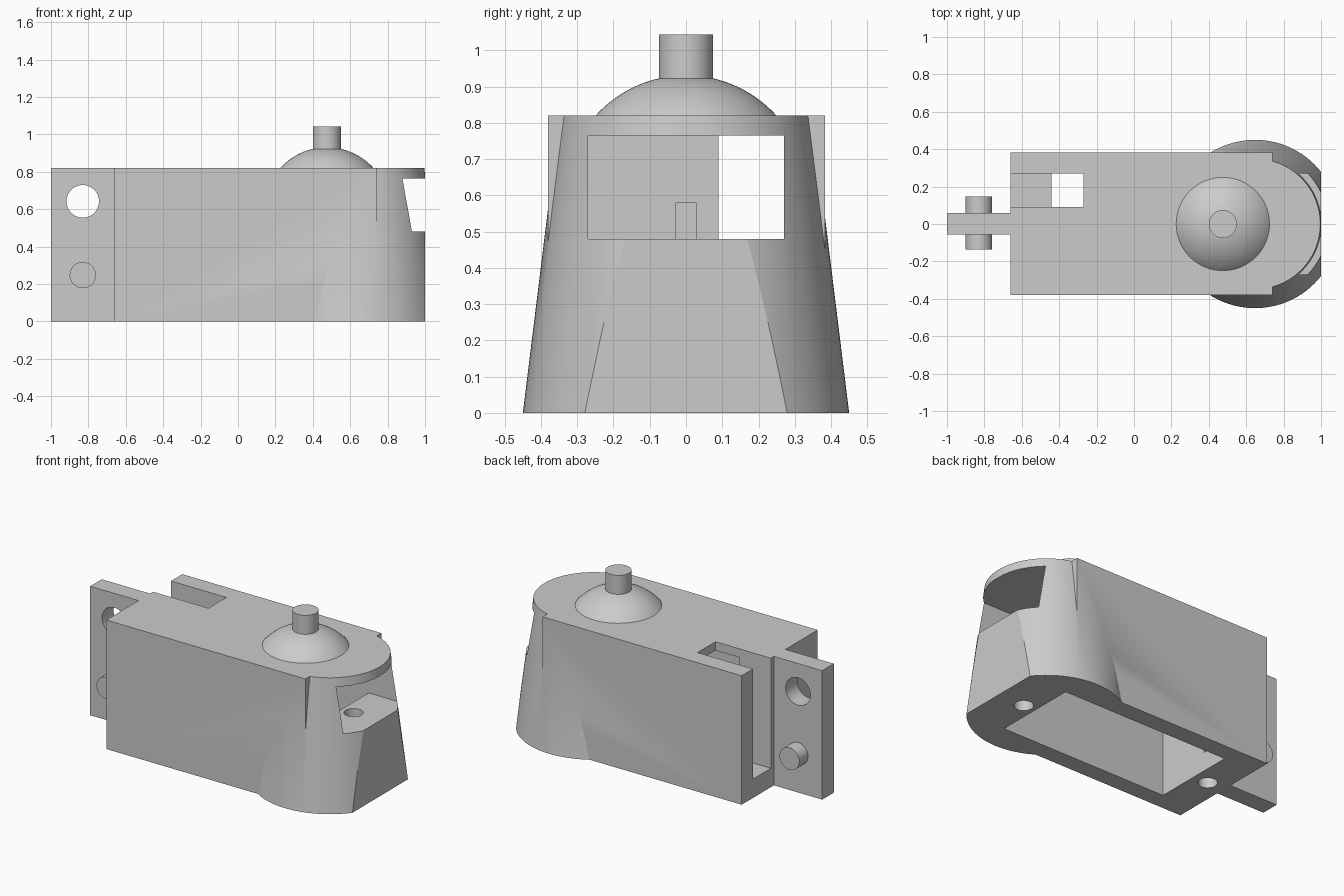
import bpy, math
from mathutils import Matrix

if "Cube" in bpy.data.objects:
    bpy.data.objects.remove(bpy.data.objects["Cube"], do_unlink=True)

grey = bpy.data.materials.new("plain_grey")
grey.use_nodes = True
COLOUR = (0.6, 0.6, 0.6, 1)
grey.diffuse_color = COLOUR
grey.node_tree.nodes["Principled BSDF"].inputs["Base Color"].default_value = COLOUR

TOP = 0.82
ROOF = 0.765
LEDGE = 0.48


def finish(name):
    ob = bpy.context.object
    ob.name = name
    ob.data.materials.clear()
    ob.data.materials.append(grey)
    return ob


def box(name, xs, ys, zs):
    bpy.ops.mesh.primitive_cube_add(size=1)
    ob = finish(name)
    spans = (xs, ys, zs)
    size = [b - a for a, b in spans]
    mid = [(a + b) / 2 for a, b in spans]
    ob.data.transform(Matrix.Translation(mid) @ Matrix.Diagonal((*size, 1)))
    return ob


def cone(name, x, r1, r2, z0, z1, sides=64):
    bpy.ops.mesh.primitive_cone_add(vertices=sides, radius1=r1, radius2=r2, depth=z1 - z0)
    ob = finish(name)
    ob.data.transform(Matrix.Translation((x, 0, (z0 + z1) / 2)))
    return ob


def cross_pin(name, x, z, r, y0, y1):
    ob = cone(name, 0, r, r, y0, y1, 48)
    ob.data.transform(Matrix.Translation((x, 0, z)) @ Matrix.Rotation(-math.pi / 2, 4, "X"))
    return ob


def combine(target, other, operation="DIFFERENCE"):
    mod = target.modifiers.new("join", "BOOLEAN")
    mod.operation = operation
    mod.solver = "EXACT"
    mod.object = other
    bpy.context.view_layer.objects.active = target
    bpy.ops.object.modifier_apply(modifier=mod.name)
    bpy.data.objects.remove(other, do_unlink=True)


def smooth(ob):
    bpy.ops.object.select_all(action="DESELECT")
    ob.select_set(True)
    bpy.context.view_layer.objects.active = ob
    bpy.ops.object.shade_smooth_by_angle(angle=math.radians(25))


# Housing: straight block merged with a tapered round nose
housing = box("housing", (-0.66, 0.74), (-0.38, 0.383), (0, TOP))
combine(housing, cone("nose", 0.647, 0.45, 0.349, 0, TOP, 96), "UNION")

# Flat nose front, inner cavity, nose window, rear cable slot
combine(housing, box("nose_trim", (1, 1.5), (-1, 1), (-1, 2)))
combine(housing, box("cavity", (-0.44, 0.73), (-0.27, 0.27), (-0.2, ROOF)))
combine(housing, box("nose_window", (0.7, 1.3), (-0.27, 0.27), (LEDGE, ROOF)))
combine(housing, box("cable_slot", (-0.9, -0.27), (0.09, 0.27), (0.12, 1)))
combine(housing, box("wall_notch", (-0.46, -0.4), (-0.027, 0.027), (LEDGE, 0.58)))

# Screw holes in the underside
for hole_x in (0.813, -0.543):
    combine(housing, cone("screw_hole", hole_x, 0.056, 0.056, -0.1, 0.55, 32))
smooth(housing)

# Rear mounting tab with a round hole
tab = box("rear_tab", (-1, -0.65), (-0.056, 0.06), (0, TOP))
combine(tab, cross_pin("tab_hole", -0.83, 0.642, 0.087, -0.3, 0.3))
smooth(tab)

# Peg through the tab
smooth(cross_pin("tab_peg", -0.83, 0.248, 0.07, -0.136, 0.147))

# Shallow dome: upper cap of a sphere
bpy.ops.mesh.primitive_uv_sphere_add(segments=64, ring_count=64, radius=0.336)
dome = finish("dome")
dome.data.transform(Matrix.Translation((0.475, 0, 0.595)))
combine(dome, box("dome_trim", (-1, 1), (-1, 1), (-1, TOP - 0.01)))
smooth(dome)

# Upright shaft on the dome
smooth(cone("shaft", 0.475, 0.075, 0.075, 0.9, 1.043, 48))
